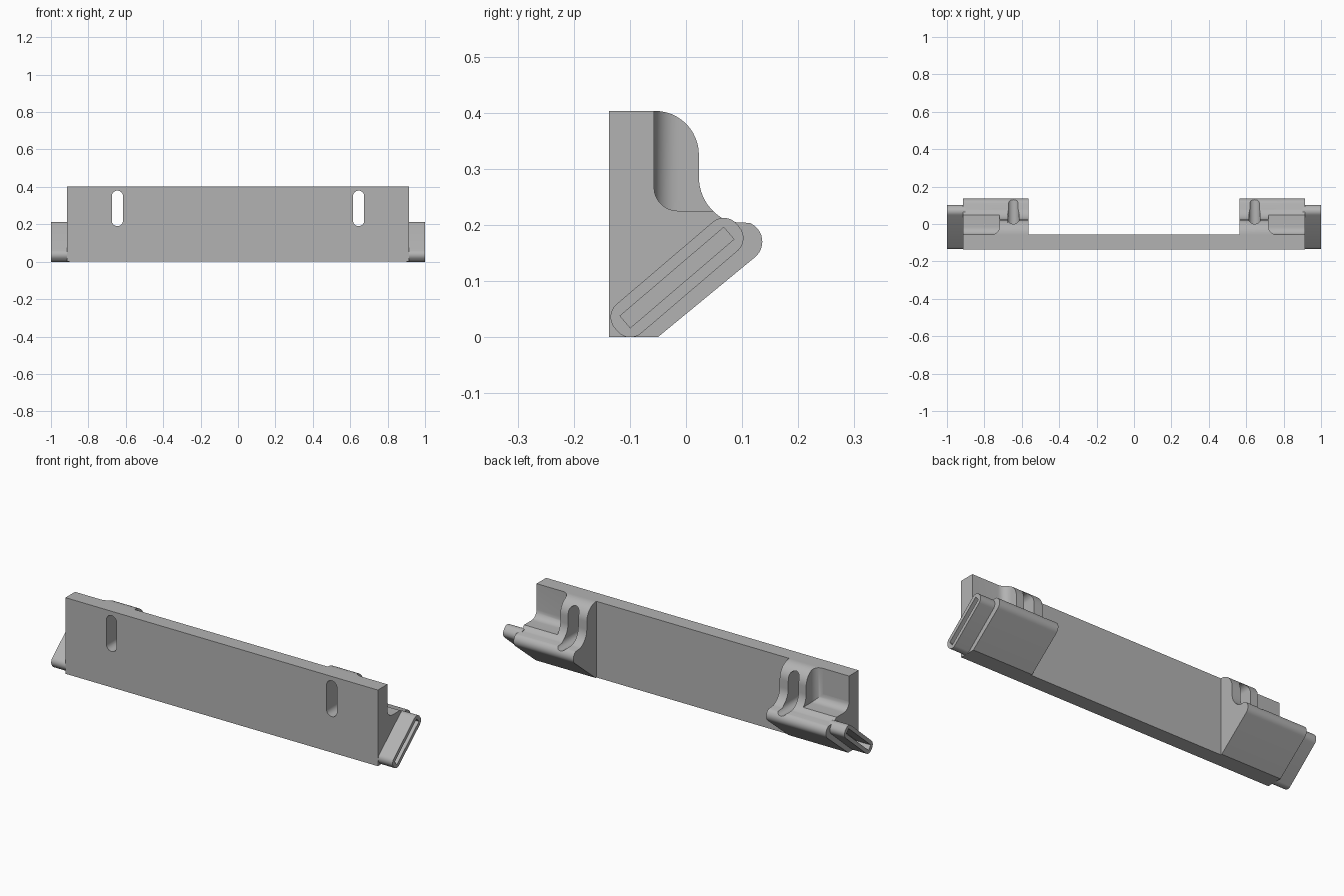
import bpy, bmesh
from math import sin, cos, radians
from mathutils import Matrix, Vector

cube = bpy.data.objects.get("Cube")
if cube:
    bpy.data.objects.remove(cube)

grey = bpy.data.materials.new("grey plastic")
grey.use_nodes = True
colour = (0.45, 0.45, 0.45, 1)
grey.diffuse_color = colour
grey.node_tree.nodes["Principled BSDF"].inputs["Base Color"].default_value = colour


def arc(cy, cz, r, start, end, steps=12):
    angles = [radians(start + (end - start) * i / steps) for i in range(steps + 1)]
    return [(cy + r * cos(a), cz + r * sin(a)) for a in angles]


def rounded_rect(a, b, r):
    pts = []
    for sy, sz, start in ((1, 1, 0), (-1, 1, 90), (-1, -1, 180), (1, -1, 270)):
        pts += arc(sy * (a - r), sz * (b - r), r, start, start + 90, 8)
    return pts


def finish(name, bm):
    bmesh.ops.recalc_face_normals(bm, faces=bm.faces)
    mesh = bpy.data.meshes.new(name)
    bm.to_mesh(mesh)
    bm.free()
    mesh.materials.append(grey)
    obj = bpy.data.objects.new(name, mesh)
    bpy.context.collection.objects.link(obj)
    return obj


def prism(name, profile, x0, x1):
    """Extrude a (y, z) outline along x."""
    bm = bmesh.new()
    face = bm.faces.new([bm.verts.new((x0, y, z)) for y, z in profile])
    ext = bmesh.ops.extrude_face_region(bm, geom=[face])
    moved = [v for v in ext["geom"] if isinstance(v, bmesh.types.BMVert)]
    bmesh.ops.translate(bm, verts=moved, vec=(x1 - x0, 0, 0))
    return finish(name, bm)


def rect(y0, y1, z0, z1):
    return [(y0, z0), (y1, z0), (y1, z1), (y0, z1)]


def boolean(obj, other, operation):
    mod = obj.modifiers.new(operation.lower(), 'BOOLEAN')
    mod.object, mod.operation, mod.solver = other, operation, 'EXACT'
    bpy.context.view_layer.objects.active = obj
    bpy.ops.object.modifier_apply(modifier=mod.name)
    bpy.data.objects.remove(other)


def flip(obj, side):
    if side < 0:
        obj.data.transform(Matrix.Scale(-1, 4, Vector((1, 0, 0))))
        obj.data.flip_normals()


FRONT, BACK, TOP, END = -0.137, -0.057, 0.403, 0.915

# Long mounting plate
plate = prism("mounting_plate", rect(FRONT, BACK, 0, TOP), -END, END)

# Bracket outline: rounded ridge, hollow neck, nose and sloping underside
bracket_profile = [(-0.1, 0), (-0.1, TOP)]
bracket_profile += arc(-0.055, 0.325, 0.078, 90, 0)
bracket_profile += arc(0.108, 0.285, 0.085, 180, 250)
bracket_profile += arc(0.1, 0.17, 0.036, 68, -50)
bracket_profile += [(-0.05, 0)]


def pocket_cutter():
    """Box with a rounded back floor edge and a rounded inner upright edge."""
    bm = bmesh.new()
    bmesh.ops.create_cube(bm, size=1)
    low, high = Vector((0.72, BACK, 0.225)), Vector((1.1, 0.3, 0.6))
    for v in bm.verts:
        v.co = Vector([low[i] if v.co[i] < 0 else high[i] for i in range(3)])
    edges = []
    for e in bm.edges:
        a, b = e.verts[0].co, e.verts[1].co
        at_back = abs(a.y - BACK) < 1e-4 and abs(b.y - BACK) < 1e-4
        floor_edge = max(a.z, b.z) < 0.3
        inner_edge = max(a.x, b.x) < 0.8
        if at_back and (floor_edge or inner_edge):
            edges.append(e)
    bmesh.ops.bevel(bm, geom=edges, offset=0.042, segments=8, profile=0.5,
                    affect='EDGES')
    return finish("pocket_cutter", bm)


def slot_cutter():
    """Upright screw slot running front to back."""
    cutter = prism("slot_cutter", rounded_rect(0.03, 0.095, 0.0299), -0.3, 0.3)
    turn = Matrix.Rotation(radians(90), 4, 'Z')
    cutter.data.transform(Matrix.Translation((0.645, 0, 0.285)) @ turn)
    return cutter


def tilted(obj):
    turn = Matrix.Rotation(radians(40.5), 4, 'X')
    obj.data.transform(Matrix.Translation((0, -0.016, 0.106)) @ turn)
    return obj


parts = [plate]
for side, label in ((1, "left"), (-1, "right")):
    # Bracket with outer pocket, fused to the plate and slotted through
    bracket = prism(label + "_bracket", bracket_profile, 0.565, END)
    boolean(bracket, pocket_cutter(), 'DIFFERENCE')
    flip(bracket, side)
    boolean(plate, bracket, 'UNION')
    slot = slot_cutter()
    flip(slot, side)
    boolean(plate, slot, 'DIFFERENCE')

    # Slanted end tab with a narrow recess
    tab = tilted(prism(label + "_end_tab", rounded_rect(0.143, 0.034, 0.03), 0.9, 1.0))
    recess = tilted(prism("recess_cutter", rect(-0.1215, 0.1215, -0.014, 0.014), 0.917, 1.1))
    boolean(tab, recess, 'DIFFERENCE')
    flip(tab, side)
    parts.append(tab)

# Smooth the rounded surfaces, keep hard edges
bpy.ops.object.select_all(action='DESELECT')
for obj in parts:
    obj.select_set(True)
bpy.context.view_layer.objects.active = plate
bpy.ops.object.shade_smooth_by_angle(angle=radians(30))
